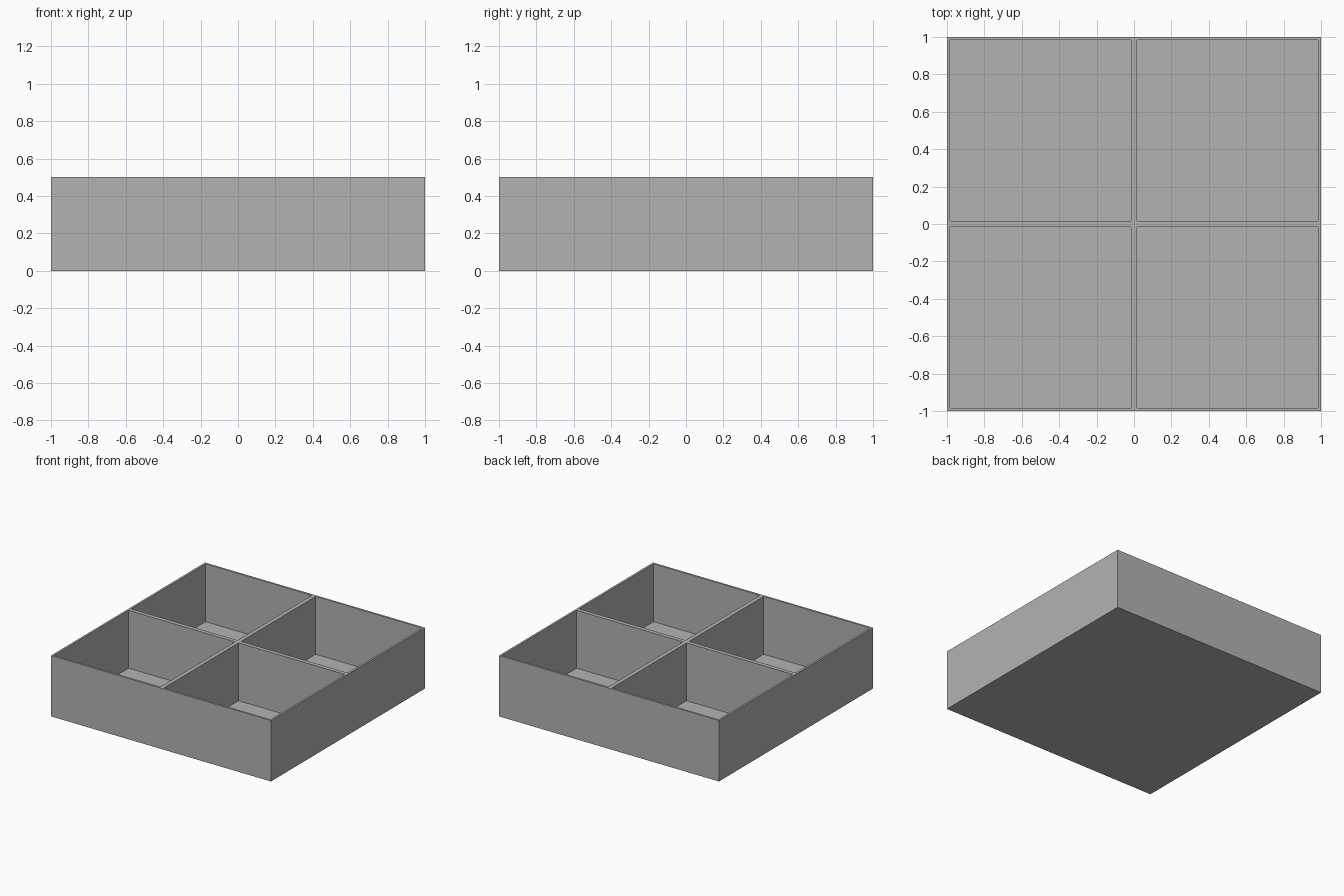
import bpy
import bmesh
from mathutils import Vector

HEIGHT = 0.5
WALL = 0.024
FLOOR = 0.025

if "Cube" in bpy.data.objects:
    bpy.data.objects.remove(bpy.data.objects["Cube"], do_unlink=True)

# Plain grey material
grey = bpy.data.materials.new("plain_grey")
grey.use_nodes = True
colour = (0.45, 0.45, 0.45, 1)
grey.diffuse_color = colour
grey.node_tree.nodes["Principled BSDF"].inputs["Base Color"].default_value = colour

# Solid block from a two by two base grid
bm = bmesh.new()
bmesh.ops.create_grid(bm, x_segments=2, y_segments=2, size=1)
block = bmesh.ops.extrude_face_region(bm, geom=bm.faces[:], use_keep_orig=True)
top_verts = [v for v in block["geom"] if isinstance(v, bmesh.types.BMVert)]
bmesh.ops.translate(bm, verts=top_verts, vec=Vector((0, 0, HEIGHT)))
bmesh.ops.recalc_face_normals(bm, faces=bm.faces[:])

# Four compartments, sunk from the inset top faces
pockets = [f for f in bm.faces if f.normal.z > 0.5]
bmesh.ops.inset_individual(bm, faces=pockets, thickness=WALL)
sunk = bmesh.ops.extrude_discrete_faces(bm, faces=pockets)["faces"]
for face in sunk:
    bmesh.ops.translate(bm, verts=face.verts[:], vec=Vector((0, 0, FLOOR - HEIGHT)))
bmesh.ops.recalc_face_normals(bm, faces=bm.faces[:])

# Divided tray object
mesh = bpy.data.meshes.new("divided_tray")
bm.to_mesh(mesh)
bm.free()
mesh.materials.append(grey)
tray = bpy.data.objects.new("divided_tray", mesh)
bpy.context.collection.objects.link(tray)
